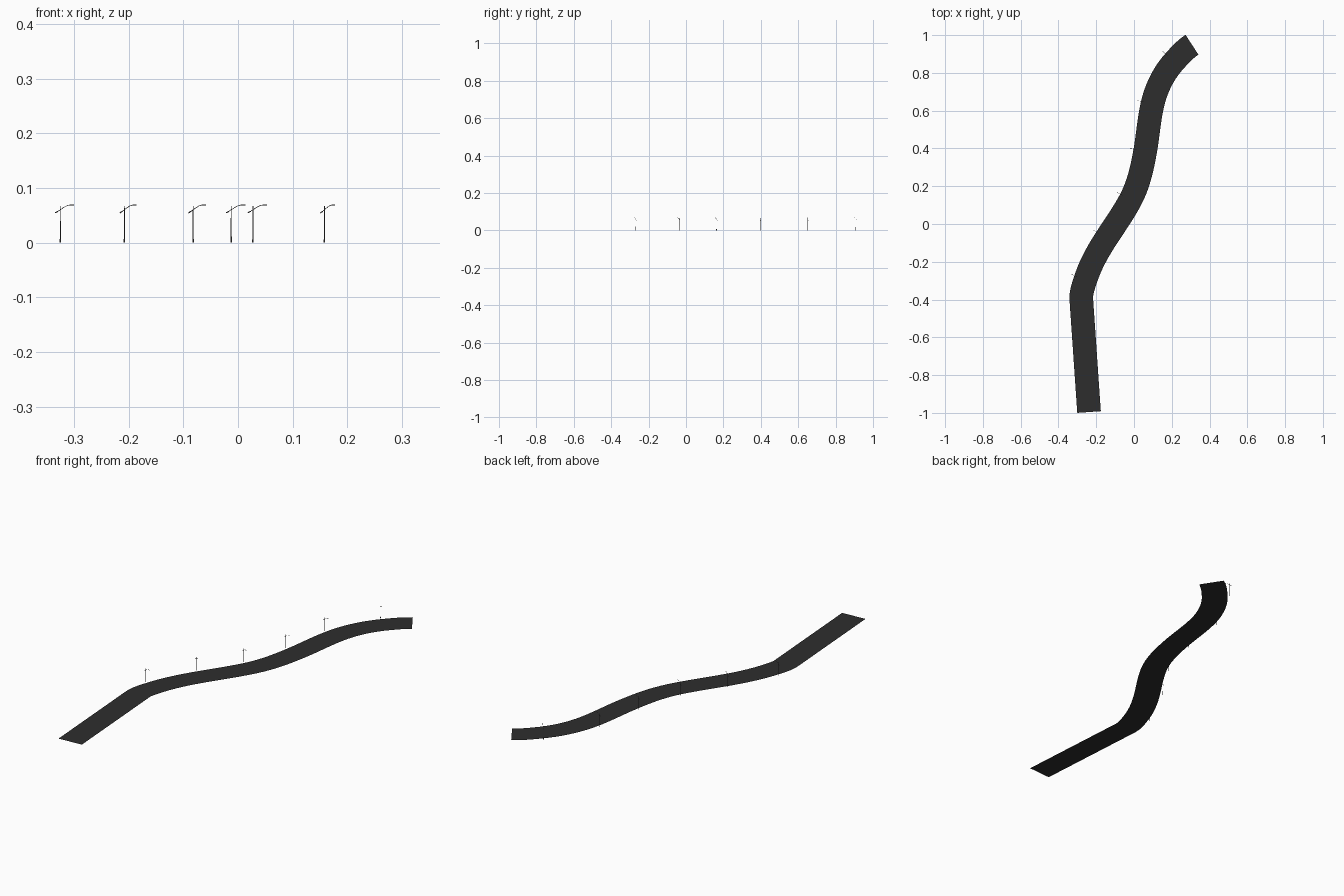
import bpy, bmesh, math
from mathutils import Vector, Matrix

if "Cube" in bpy.data.objects:
    bpy.data.objects.remove(bpy.data.objects["Cube"])

def material(name, rgb):
    m = bpy.data.materials.new(name)
    m.diffuse_color = (*rgb, 1)
    m.use_nodes = True
    m.node_tree.nodes["Principled BSDF"].inputs["Base Color"].default_value = m.diffuse_color
    return m

asphalt = material("dark asphalt", (0.027, 0.027, 0.027))
metal = material("grey metal", (0.09, 0.09, 0.09))

def finish(bm, name, mat):
    me = bpy.data.meshes.new(name)
    bm.to_mesh(me)
    bm.free()
    me.materials.append(mat)
    ob = bpy.data.objects.new(name, me)
    bpy.context.collection.objects.link(ob)
    return ob

# Road centre line: x, y, heading in degrees clockwise from +y
PATH = [(-0.238, -0.9955, -4), (-0.279, -0.40, -4), (-0.256, -0.292, 18),
        (-0.147, -0.076, 33), (-0.018, 0.129, 28), (0.059, 0.385, 10),
        (0.098, 0.635, 13), (0.212, 0.86, 42), (0.307, 0.949, 57)]
HALF = 0.0625

def heading(a):
    a = math.radians(a)
    return Vector((math.sin(a), math.cos(a), 0))

def hermite(p, q, t):
    a, b = Vector((p[0], p[1], 0)), Vector((q[0], q[1], 0))
    d = (b - a).length
    u, v = heading(p[2]) * d, heading(q[2]) * d
    pos = (2*t**3 - 3*t**2 + 1)*a + (t**3 - 2*t**2 + t)*u + (3*t**2 - 2*t**3)*b + (t**3 - t**2)*v
    tan = (6*t*t - 6*t)*a + (3*t*t - 4*t + 1)*u + (6*t - 6*t*t)*b + (3*t*t - 2*t)*v
    return pos, tan.normalized()

# Road: flat ribbon swept along the path
bm = bmesh.new()
samples = []
for p, q in zip(PATH, PATH[1:]):
    samples += [hermite(p, q, i / 10) for i in range(10)]
samples.append(hermite(PATH[-2], PATH[-1], 1))
prev = None
for pos, tan in samples:
    right = Vector((tan.y, -tan.x, 0))
    pair = (bm.verts.new(pos - right * HALF), bm.verts.new(pos + right * HALF))
    if prev:
        bm.faces.new((prev[0], prev[1], pair[1], pair[0]))
    prev = pair
finish(bm, "road", asphalt)

# Tube along points in the lamp's local xz plane
def tube(bm, pts, radii, sides=6):
    rings = []
    for i, p in enumerate(pts):
        a, b = Vector(pts[max(i - 1, 0)]), Vector(pts[min(i + 1, len(pts) - 1)])
        rot = (b - a).to_track_quat('Z', 'Y')
        rings.append([bm.verts.new(Vector(p) + rot @ Vector((
            radii[i] * math.cos(2 * math.pi * k / sides),
            radii[i] * math.sin(2 * math.pi * k / sides), 0))) for k in range(sides)])
    for r, s in zip(rings, rings[1:]):
        for k in range(sides):
            n = (k + 1) % sides
            bm.faces.new((r[k], r[n], s[n], s[k]))
    bm.faces.new(rings[0][::-1])
    bm.faces.new(rings[-1])

def lamp_mesh():
    bm = bmesh.new()
    # pole with a wider foot
    tube(bm, [(0, 0, 0), (0, 0, 0.006), (0, 0, 0.0065), (0, 0, 0.067)],
         [0.0014, 0.0014, 0.001, 0.0008])
    # arm rising over the road, with a short stub at the back
    tube(bm, [(-0.009, 0, 0.0545), (0, 0, 0.060), (0.007, 0, 0.0645),
              (0.013, 0, 0.0675), (0.018, 0, 0.0685)], [0.0006] * 5)
    # lamp head and back fitting
    tube(bm, [(0.016, 0, 0.0682), (0.019, 0, 0.0686), (0.026, 0, 0.0688)],
         [0.0006, 0.0011, 0.0008])
    tube(bm, [(-0.0095, 0, 0.0545), (-0.0045, 0, 0.0570)], [0.0011, 0.0011])
    return bm

# Lamps along the left verge, arms facing the road
for i in range(2, 8):
    x, y, a = PATH[i]
    f = heading(a)
    right = Vector((f.y, -f.x, 0))
    foot = Vector((x, y, 0)) - right * 0.0725
    bm = lamp_mesh()
    bm.transform(Matrix.Translation(foot) @ Matrix.Rotation(-math.radians(a), 4, 'Z'))
    finish(bm, f"street_lamp_{i - 1}", metal)
